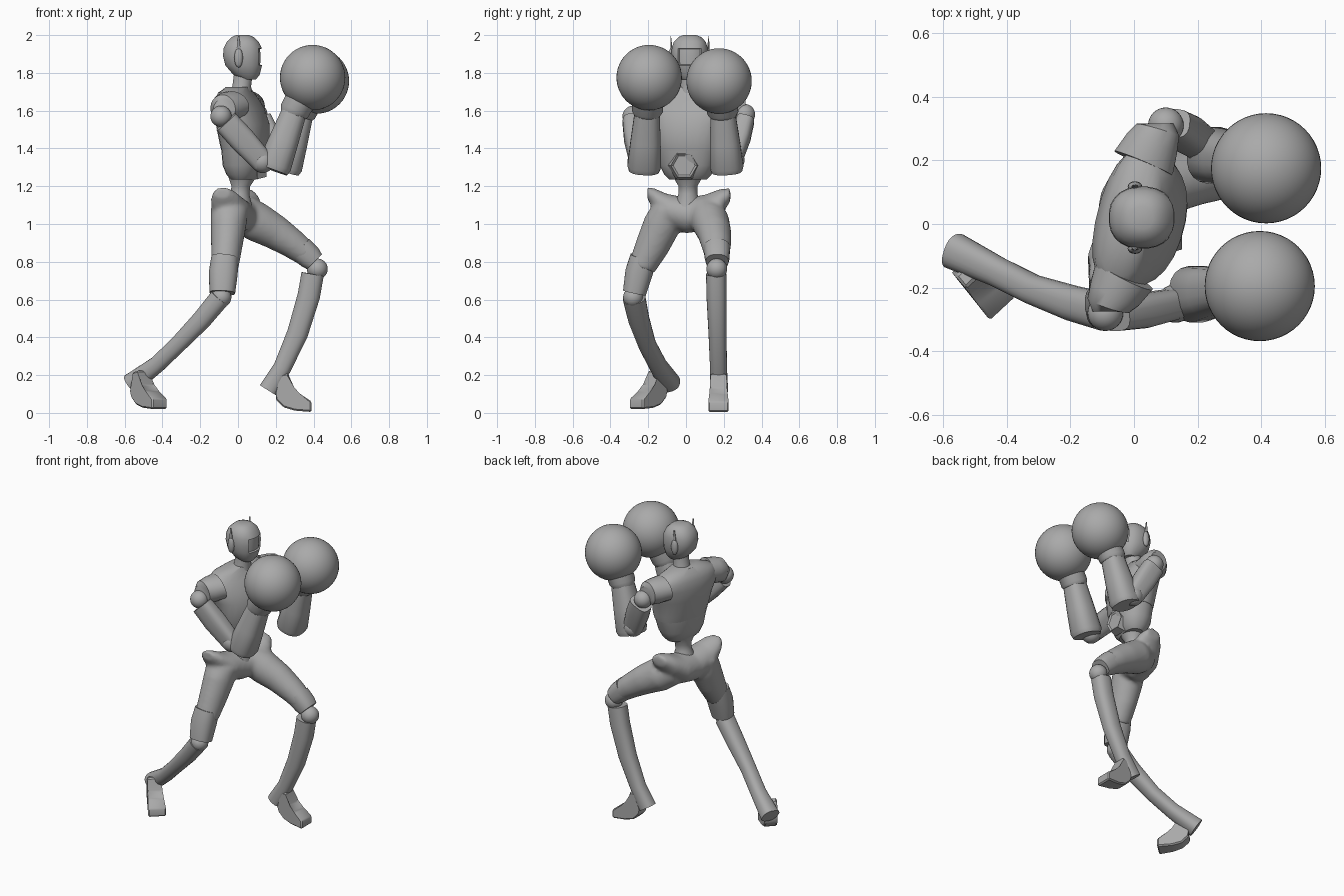
import bpy, bmesh, math
from mathutils import Vector, Matrix

cube = bpy.data.objects.get("Cube")
if cube:
    bpy.data.objects.remove(cube)

grey = bpy.data.materials.new("plain grey")
grey.use_nodes = True
grey.diffuse_color = (0.4, 0.4, 0.4, 1)
grey.node_tree.nodes["Principled BSDF"].inputs["Base Color"].default_value = (0.4, 0.4, 0.4, 1)

X, Y, Z = Vector((1, 0, 0)), Vector((0, 1, 0)), Vector((0, 0, 1))
CHEST_SIDE = Vector((0.25, 0.97, 0))      # the upper body is turned a little


def finish(name, bm, angle=40):
    bmesh.ops.recalc_face_normals(bm, faces=bm.faces)
    mesh = bpy.data.meshes.new(name)
    bm.to_mesh(mesh)
    bm.free()
    obj = bpy.data.objects.new(name, mesh)
    bpy.context.collection.objects.link(obj)
    mesh.materials.append(grey)
    bpy.ops.object.select_all(action='DESELECT')
    obj.select_set(True)
    bpy.context.view_layer.objects.active = obj
    bpy.ops.object.shade_smooth_by_angle(angle=math.radians(angle))
    return obj


def loft(bm, stations, side=Y, normal=None, power=2, n=24):
    """Skin oval rings; a station is (x, y, z, half width along side, half depth)."""
    centres = [Vector(s[:3]) for s in stations]
    rings = []
    for i, s in enumerate(stations):
        t = normal or (centres[min(i + 1, len(centres) - 1)] - centres[max(i - 1, 0)]).normalized()
        u = (side - t * side.dot(t)).normalized()
        v = t.cross(u)
        ring = []
        for k in range(n):
            c, d = (f(2 * math.pi * (k + 0.5) / n) for f in (math.cos, math.sin))
            c, d = (math.copysign(abs(q) ** (2 / power), q) for q in (c, d))
            ring.append(bm.verts.new(centres[i] + u * s[3] * c + v * s[4] * d))
        rings.append(ring)
    for a, b in zip(rings, rings[1:]):
        for k in range(n):
            bm.faces.new((a[k], a[(k + 1) % n], b[(k + 1) % n], b[k]))
    bm.faces.new(rings[0])
    bm.faces.new(rings[-1])


def lofted(name, stations, **kw):
    bm = bmesh.new()
    loft(bm, stations, **kw)
    return finish(name, bm)


def ball(name, centre, r, scale=(1, 1, 1), seg=32):
    bm = bmesh.new()
    bmesh.ops.create_uvsphere(bm, u_segments=seg, v_segments=seg // 2, radius=r,
                              matrix=Matrix.Translation(centre) @ Matrix.Diagonal((*scale, 1)))
    return finish(name, bm)


# Head with a sunken visor
bm = bmesh.new()
loft(bm, [(.055, .02, 1.765, .045, .04), (.045, .02, 1.79, .07, .07), (.03, .02, 1.84, .092, .098),
          (.025, .02, 1.89, .098, .105), (.025, .02, 1.93, .096, .102), (.025, .02, 1.965, .085, .085),
          (.025, .02, 1.99, .06, .058), (.025, .02, 2, .035, .035)], normal=Z, power=2.3)
bm.normal_update()
bmesh.ops.recalc_face_normals(bm, faces=bm.faces)
visor = [f for f in bm.faces if f.normal.x > .7 and 1.84 < f.calc_center_median().z < 1.93]
bmesh.ops.inset_region(bm, faces=visor, thickness=.004, depth=-.01)
finish("head", bm, 35)

# Ear pods and antennas
for label, s in (("right", -1), ("left", 1)):
    y = .02 + s * .097
    ball(label + "_ear", (.003, y, 1.88), 1, (.023, .017, .052), 16)
    lofted(label + "_antenna", [(.003, y, 1.92, .007, .012), (.003, y + s * .004, 1.995, .002, .004)],
           normal=Z, n=8)

lofted("neck", [(.01, .02, 1.67, .07, .065), (.02, .02, 1.73, .05, .05), (.03, .02, 1.81, .05, .05)], normal=Z)

# Torso in two shells and a narrow waist
lofted("chest", [(.035, .01, 1.39, .175, .115), (.035, .01, 1.43, .185, .125), (.025, .01, 1.53, .205, .133),
                 (.005, .015, 1.61, .235, .122), (-.005, .02, 1.66, .235, .1), (-.01, .02, 1.695, .19, .082),
                 (0, .02, 1.725, .09, .06)], side=CHEST_SIDE, normal=Z, power=2.3)
lofted("abdomen", [(.03, .01, 1.235, .1, .06), (.03, .01, 1.26, .125, .085), (.03, .01, 1.31, .15, .105),
                   (.035, .01, 1.41, .178, .117)], side=CHEST_SIDE, normal=Z, power=2.3)
lofted("waist", [(0, .01, 1.08, .08, .08), (.01, .01, 1.16, .05, .05), (.015, .01, 1.2, .05, .05),
                 (.025, .01, 1.26, .085, .08)], normal=Z)

# Hexagonal plate on the belly
bm = bmesh.new()
bmesh.ops.create_cone(bm, cap_ends=True, segments=6, radius1=.085, radius2=.07, depth=.05,
                      matrix=Matrix.Translation((.125, -.01, 1.31)) @ Matrix.Rotation(math.pi / 2, 4, 'Y'))
bm.normal_update()
cap = max(bm.faces, key=lambda f: f.calc_center_median().x)
bmesh.ops.inset_region(bm, faces=[cap], thickness=.012, depth=-.008)
finish("belly_plate", bm, 20)

# Arms: sleeve, shoulder, upper arm, elbow, forearm, cuff and round glove
arms = {
    "right": dict(inner=(-.03, -.16, 1.63), sleeve=(-.08, -.255, 1.61), shoulder=(-.09, -.28, 1.57),
                  elbow=(.13, -.25, 1.33), low=(.185, -.222, 1.285), wrist=(.30, -.205, 1.6),
                  glove=(.395, -.195, 1.775)),
    "left": dict(inner=(.03, .19, 1.63), sleeve=(.075, .295, 1.62), shoulder=(.10, .31, 1.58),
                 elbow=(.215, .25, 1.34), low=(.245, .217, 1.28), wrist=(.335, .195, 1.59),
                 glove=(.415, .175, 1.757)),
}
for label, a in arms.items():
    p = {k: Vector(v) for k, v in a.items()}
    out = -Y if label == "right" else Y
    lofted(label + "_sleeve", [(*p["inner"], .1, .075), (*p["inner"].lerp(p["sleeve"], .6), .085, .08),
                               (*p["sleeve"], .07, .075), (*(p["sleeve"] + out * .02), .05, .05)], side=X)
    ball(label + "_shoulder", p["shoulder"], .056)
    top = p["shoulder"].lerp(p["elbow"], .12) + out * .012
    mid = p["shoulder"].lerp(p["elbow"], .5) + out * .008
    lofted(label + "_upper_arm", [(*top, .048, .068), (*mid, .055, .07), (*p["elbow"], .048, .06)],
           power=3, n=20)
    ball(label + "_elbow", p["elbow"], .06)
    low, wrist = p["low"], p["wrist"]
    lofted(label + "_forearm", [(*low, .082, .08), (*low.lerp(wrist, .08), .09, .09),
                                (*low.lerp(wrist, .5), .08, .08), (*wrist, .066, .066)], power=2.5, n=20)
    lofted(label + "_cuff", [(*low.lerp(wrist, .93), .07, .07), (*wrist, .083, .08),
                             (*wrist.lerp(p["glove"], .3), .082, .082), (*wrist.lerp(p["glove"], .6), .1, .1)])
    ball(label + "_glove", p["glove"], .173, seg=48)

# Hips and thighs melted into one skin
bm = bmesh.new()
loft(bm, [(-.085, -.205, 1.165, .045, .03), (-.07, -.17, 1.13, .075, .06), (-.04, -.1, 1.07, .1, .09),
          (-.015, 0, 1.045, .105, .095), (.01, .1, 1.06, .115, .095), (.03, .18, 1.11, .09, .075),
          (.04, .235, 1.155, .05, .035)], side=X, normal=Y)
loft(bm, [(-.045, -.1, 1.08, .08, .1), (-.05, -.125, 1, .1, .095), (-.06, -.18, .88, .09, .083),
          (-.07, -.235, .77, .072, .073)])
loft(bm, [(.02, .1, 1.06, .09, .1), (.1, .13, 1.01, .1, .105), (.2, .15, .955, .09, .092),
          (.29, .16, .895, .08, .078), (.37, .165, .835, .066, .066)])
hips = finish("hips_and_thighs", bm)
remesh = hips.modifiers.new("blend", 'REMESH')
remesh.mode, remesh.voxel_size, remesh.use_smooth_shade = 'VOXEL', .012, True
smooth = hips.modifiers.new("soften", 'SMOOTH')
smooth.factor, smooth.iterations = .5, 6

# Knee cuffs and knees
lofted("right_knee_cuff", [(-.07, -.225, .82, .072, .072), (-.078, -.25, .74, .073, .077),
                           (-.083, -.273, .635, .062, .068)], power=2.4)
lofted("left_knee_cuff", [(.33, .163, .87, .07, .07), (.38, .165, .825, .066, .066),
                          (.405, .165, .8, .06, .056)], power=2.4)
ball("right_knee", (-.088, -.28, .612), .053)
ball("left_knee", (.42, .163, .762), .055)

# Shins ending in cut heels
lofted("right_shin", [(-.095, -.275, .61, .06, .055), (-.19, -.25, .495, .056, .052),
                      (-.32, -.205, .36, .047, .045), (-.43, -.15, .255, .047, .045),
                      (-.565, -.085, .155, .058, .055)], power=2.4)
lofted("left_shin", [(.395, .16, .735, .054, .06), (.375, .162, .62, .054, .06), (.315, .167, .42, .048, .056),
                     (.235, .172, .24, .045, .048), (.16, .175, .12, .048, .052)], power=2.4)

# Feet: one side outline swept across and turned
outline = [(-.04, .07), (0, .03), (.06, .012), (.15, .005), (.15, .06), (.09, .1), (.05, .13),
           (.025, .21), (-.025, .2), (-.04, .1)]
for label, x, y, z, turn in (("right", -.515, -.155, .015, -47), ("left", .24, .172, 0, 0)):
    bm = bmesh.new()
    sides = [[bm.verts.new((d, w * (.04 + .1 * max(d, 0)), h)) for d, h in outline] for w in (-1, 1)]
    for s in sides:
        bm.faces.new(s)
    for i in range(len(outline)):
        j = (i + 1) % len(outline)
        bm.faces.new((sides[0][i], sides[0][j], sides[1][j], sides[1][i]))
    bmesh.ops.bevel(bm, geom=bm.edges[:], offset=.008, segments=1, affect='EDGES')
    bmesh.ops.transform(bm, verts=bm.verts,
                        matrix=Matrix.Translation((x, y, z)) @ Matrix.Rotation(math.radians(turn), 4, 'Z'))
    finish(label + "_foot", bm, 30)
